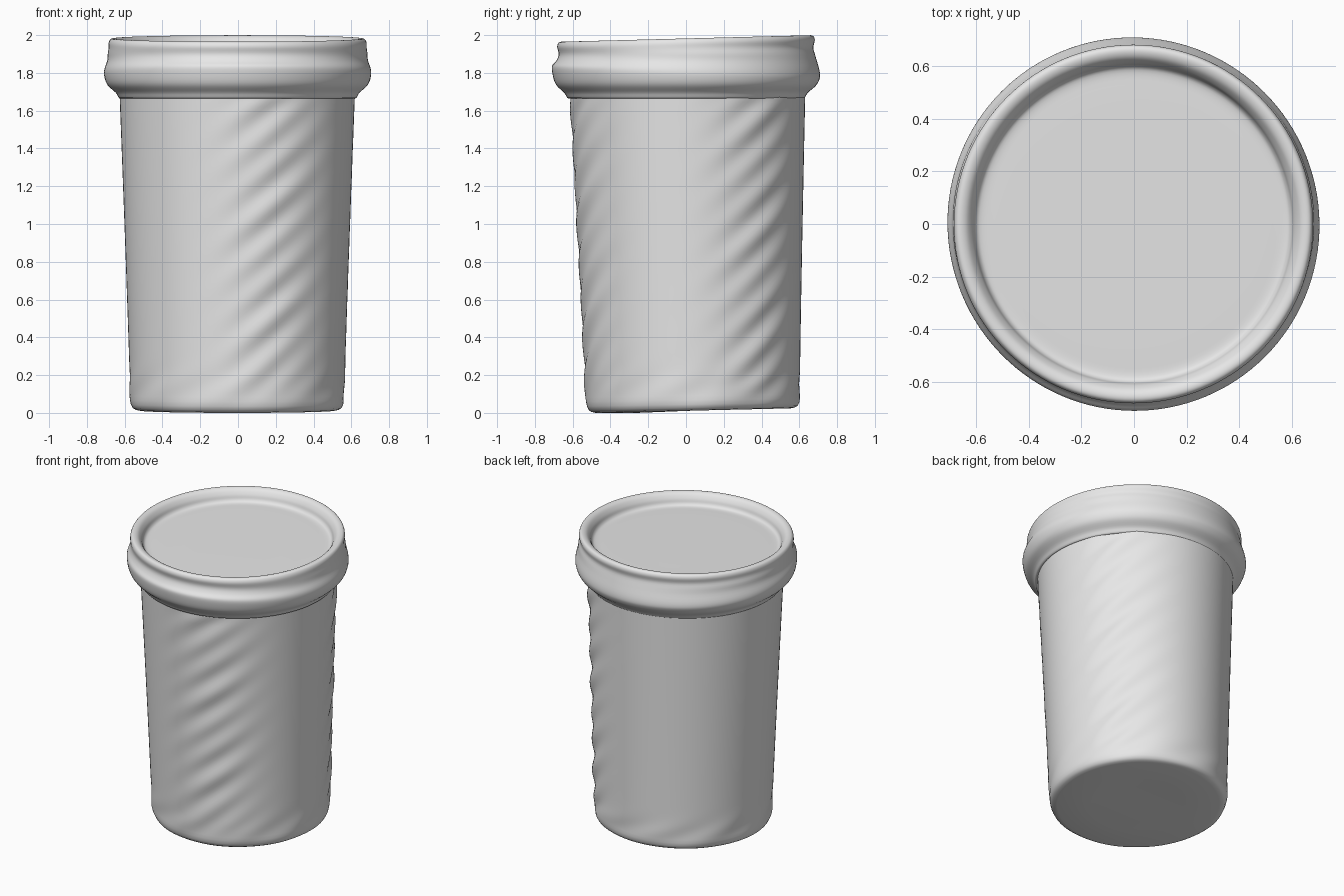
import bpy, bmesh, math
from mathutils import Vector

cube = bpy.data.objects.get("Cube")
if cube:
    bpy.data.objects.remove(cube, do_unlink=True)

SEGMENTS = 128

# One plain grey for the whole tub
grey = bpy.data.materials.new("plain_grey")
grey.diffuse_color = (0.8, 0.8, 0.8, 1)
grey.use_nodes = True
grey.node_tree.nodes["Principled BSDF"].inputs["Base Color"].default_value = (0.8, 0.8, 0.8, 1)


def smooth_profile(points, steps):
    """Catmull-Rom curve through (radius, height) points."""
    p = [Vector(q) for q in points]
    p = [p[0]] + p + [p[-1]]
    out = []
    for i in range(1, len(p) - 2):
        a, b, c, d = p[i - 1:i + 3]
        for s in range(steps):
            t = s / steps
            out.append(0.5 * (2 * b + (c - a) * t + (2 * a - 5 * b + 4 * c - d) * t ** 2
                              + (3 * b - a - 3 * c + d) * t ** 3))
    return out + [p[-1]]


def revolve(name, profile, warp):
    """Spin a profile round z, cap both ends and warp each point."""
    bm = bmesh.new()
    rings = []
    for r, z in profile:
        ring = []
        for i in range(SEGMENTS):
            a = math.tau * i / SEGMENTS
            ring.append(bm.verts.new(warp(r, z, a)))
        rings.append(ring)
    for low, high in zip(rings, rings[1:]):
        for i in range(SEGMENTS):
            j = (i + 1) % SEGMENTS
            bm.faces.new((low[i], low[j], high[j], high[i]))
    bm.faces.new(rings[0][::-1])
    bm.faces.new(rings[-1])
    bmesh.ops.recalc_face_normals(bm, faces=bm.faces[:])
    mesh = bpy.data.meshes.new(name)
    bm.to_mesh(mesh)
    bm.free()
    mesh.materials.append(grey)
    obj = bpy.data.objects.new(name, mesh)
    bpy.context.collection.objects.link(obj)
    bpy.ops.object.select_all(action='DESELECT')
    obj.select_set(True)
    bpy.context.view_layer.objects.active = obj
    bpy.ops.object.shade_smooth_by_angle(angle=math.radians(50))
    return obj


def window(a, centre, width):
    """Soft bump around an angle, in degrees."""
    d = (math.degrees(a) - centre + 180) % 360 - 180
    return math.exp(-(d / width) ** 2)


def warp_cup(r, z, a):
    # Slanted wrinkles on two bands of the wall, stronger crumples at the foot
    band = window(a, -72, 20) + window(a, 38, 20)
    fade = min(1, max(0, (z - 0.03) / 0.15)) * min(1, max(0, (1.72 - z) / 0.1))
    phase = z * 31 - a * 14
    ripple = 0.007 * band * fade * (math.sin(phase) + 0.4 * math.sin(phase * 0.57 + 3 * z))
    foot = 0.004 * math.exp(-((z - 0.12) / 0.09) ** 2) * math.sin(9 * a - 20 * z)
    r += (ripple + foot) if r > 0.5 else 0
    lean = 0.037 - 0.017 * z
    base_tilt = 0.012 * (1 + math.sin(a)) * max(0, 1 - z / 0.2)
    return (r * math.cos(a) - 0.004, r * math.sin(a) + lean, z + base_tilt)


def warp_lid(r, z, a):
    # Top rim rises to the back, bulge sits lower there; sides flare more evenly
    top = min(1, max(0, (z - 1.8) / 0.1))
    belly = math.exp(-((z - 1.81) / 0.05) ** 2)
    y = math.sin(a)
    z += r * y * (0.026 * top - 0.03 * belly)
    if r > 0.64:
        r += 0.003 * math.sin(2 * a + 9 * z) * belly
        r += 0.012 * math.cos(a) ** 2 * math.exp(-((z - 1.91) / 0.03) ** 2)
    return (r * math.cos(a) - 0.002, r * y, z)


# Tapered cup with rounded foot
wall = [(0.566 + 0.059 * (k / 70) ** 1.1, 0.06 + 1.68 * k / 70) for k in range(71)]
cup_profile = [(0.3, 0), (0.515, 0), (0.538, 0.005), (0.553, 0.015), (0.562, 0.035)] + wall
revolve("cup", cup_profile, warp_cup)

# Lid with rolled skirt, raised rim and sunken panel
lid_profile = smooth_profile([
    (0.58, 1.70), (0.622, 1.665), (0.645, 1.695), (0.688, 1.735), (0.706, 1.78),
    (0.707, 1.82), (0.688, 1.87), (0.674, 1.915), (0.682, 1.955), (0.674, 1.977),
    (0.655, 1.982), (0.632, 1.972), (0.612, 1.945), (0.600, 1.915), (0.575, 1.902),
    (0.50, 1.902), (0.30, 1.903)], 4)
revolve("lid", lid_profile, warp_lid)
